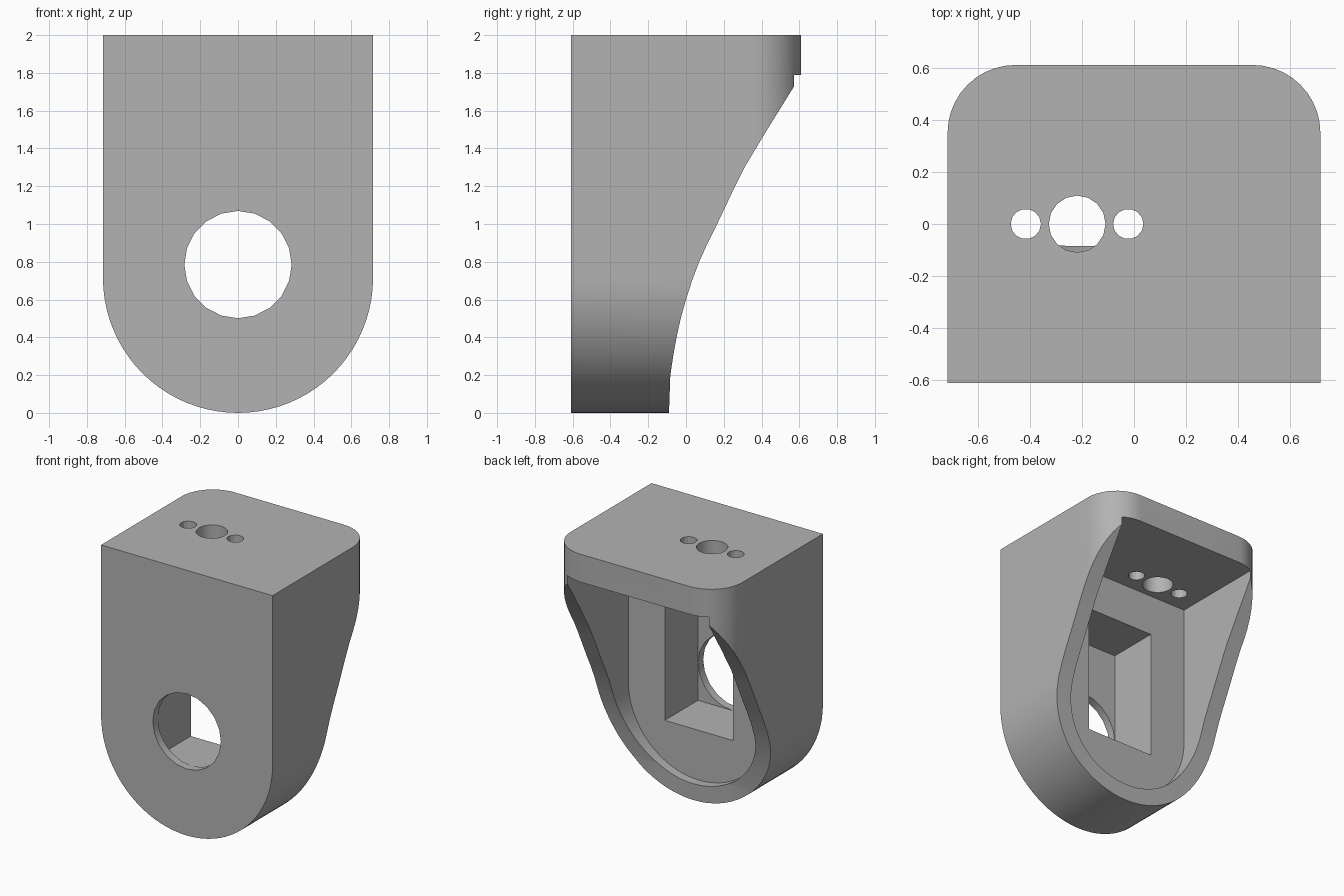
import bpy, bmesh
from math import sin, cos, pi, radians
from mathutils import Vector

cube = bpy.data.objects.get("Cube")
if cube:
    bpy.data.objects.remove(cube, do_unlink=True)

grey = bpy.data.materials.new("light grey")
grey.use_nodes = True
GREY = (0.45, 0.45, 0.45, 1)
grey.diffuse_color = GREY
grey.node_tree.nodes["Principled BSDF"].inputs["Base Color"].default_value = GREY

# How a profile point (a, b) at depth d lies in space, by extrusion axis
PLACE = {"x": lambda a, b, d: (d, a, b),
         "y": lambda a, b, d: (a, d, b),
         "z": lambda a, b, d: (a, b, d)}


def prism(name, points, axis, start, end):
    """Extrude a closed profile along an axis."""
    bm = bmesh.new()
    face = bm.faces.new([bm.verts.new(PLACE[axis](a, b, start)) for a, b in points])
    grown = bmesh.ops.extrude_face_region(bm, geom=[face])["geom"]
    shift = Vector(PLACE[axis](0, 0, end - start))
    bmesh.ops.translate(bm, vec=shift, verts=[v for v in grown if isinstance(v, bmesh.types.BMVert)])
    bmesh.ops.recalc_face_normals(bm, faces=bm.faces)
    mesh = bpy.data.meshes.new(name)
    bm.to_mesh(mesh)
    bm.free()
    mesh.materials.append(grey)
    obj = bpy.data.objects.new(name, mesh)
    bpy.context.collection.objects.link(obj)
    return obj


def arc(ca, cb, r, start, end, n):
    angles = [radians(start + (end - start) * i / n) for i in range(n + 1)]
    return [(ca + r * cos(t), cb + r * sin(t)) for t in angles]


def circle(ca, cb, r, n):
    return arc(ca, cb, r, 0, 360, n)[:-1]


def u_shape(r, top):
    return [(r, top), (-r, top)] + arc(0, R, r, 180, 360, 40)


def box(a0, a1, b0, b1):
    return [(a0, b0), (a1, b0), (a1, b1), (a0, b1)]


def combine(target, tool, operation):
    """Apply a boolean and drop the helper."""
    tool.hide_render = True
    mod = target.modifiers.new(operation, "BOOLEAN")
    mod.operation, mod.solver, mod.object = operation, "EXACT", tool
    bpy.ops.object.select_all(action="DESELECT")
    bpy.context.view_layer.objects.active = target
    target.select_set(True)
    bpy.ops.object.modifier_apply(modifier=mod.name)
    bpy.data.objects.remove(tool, do_unlink=True)


R, FRONT, BACK, TOP = 0.715, -0.61, 0.61, 2.0
CORNER = 0.26

# Housing: round-bottomed block
body = prism("bracket_housing", u_shape(R, TOP), "y", FRONT, BACK)

# Rounded rear corners
inner, rear = R - CORNER, BACK - CORNER
plan = ([(-1, -1), (1, -1), (1, rear), (R, rear)]
        + arc(inner, rear, CORNER, 0, 90, 10)[1:]
        + arc(-inner, rear, CORNER, 90, 180, 10)[:-1]
        + [(-R, rear), (-1, rear)])
combine(body, prism("corner_shape", plan, "z", -1, 3), "INTERSECT")

# Sweeping rear edge of the side walls
sweep = [(-0.092, -0.1), (-0.09, 0), (-0.083, 0.2), (-0.068, 0.3), (-0.05, 0.4),
         (-0.028, 0.5), (0, 0.6), (0.032, 0.7), (0.07, 0.8), (0.115, 0.9),
         (0.165, 1), (0.26, 1.2), (0.31, 1.3), (0.43, 1.5), (0.573, 1.73), (0.68, 1.9)]
combine(body, prism("sweep_cutter", sweep + [(1, 1.9), (1, -0.1)], "x", -1, 1), "DIFFERENCE")

# The top plate keeps its full depth above the sweep
plate_plan = ([(-R, 0), (R, 0)] + arc(inner, rear, CORNER, 0, 90, 10)
              + arc(-inner, rear, CORNER, 90, 180, 10))
combine(body, prism("top_plate", plate_plan, "z", 1.79, TOP), "UNION")

# Rear cavity, pocket and front opening
combine(body, prism("cavity_cutter", u_shape(0.59, 1.79), "y", -0.155, 1), "DIFFERENCE")
combine(body, prism("pocket_cutter", box(-0.285, 0.285, 0.5, 1.48), "y", -0.55, 0), "DIFFERENCE")
combine(body, prism("opening_cutter", circle(0, 0.785, 0.284, 20), "y", -1, -0.4), "DIFFERENCE")

# Cable hole with a screw hole on each side
for x, r, n in ((-0.415, 0.058, 14), (-0.218, 0.109, 16), (-0.022, 0.058, 14)):
    combine(body, prism("hole_cutter", circle(x, 0, r, n), "z", 1.7, 2.2), "DIFFERENCE")

bpy.ops.object.shade_smooth_by_angle(angle=radians(25))
